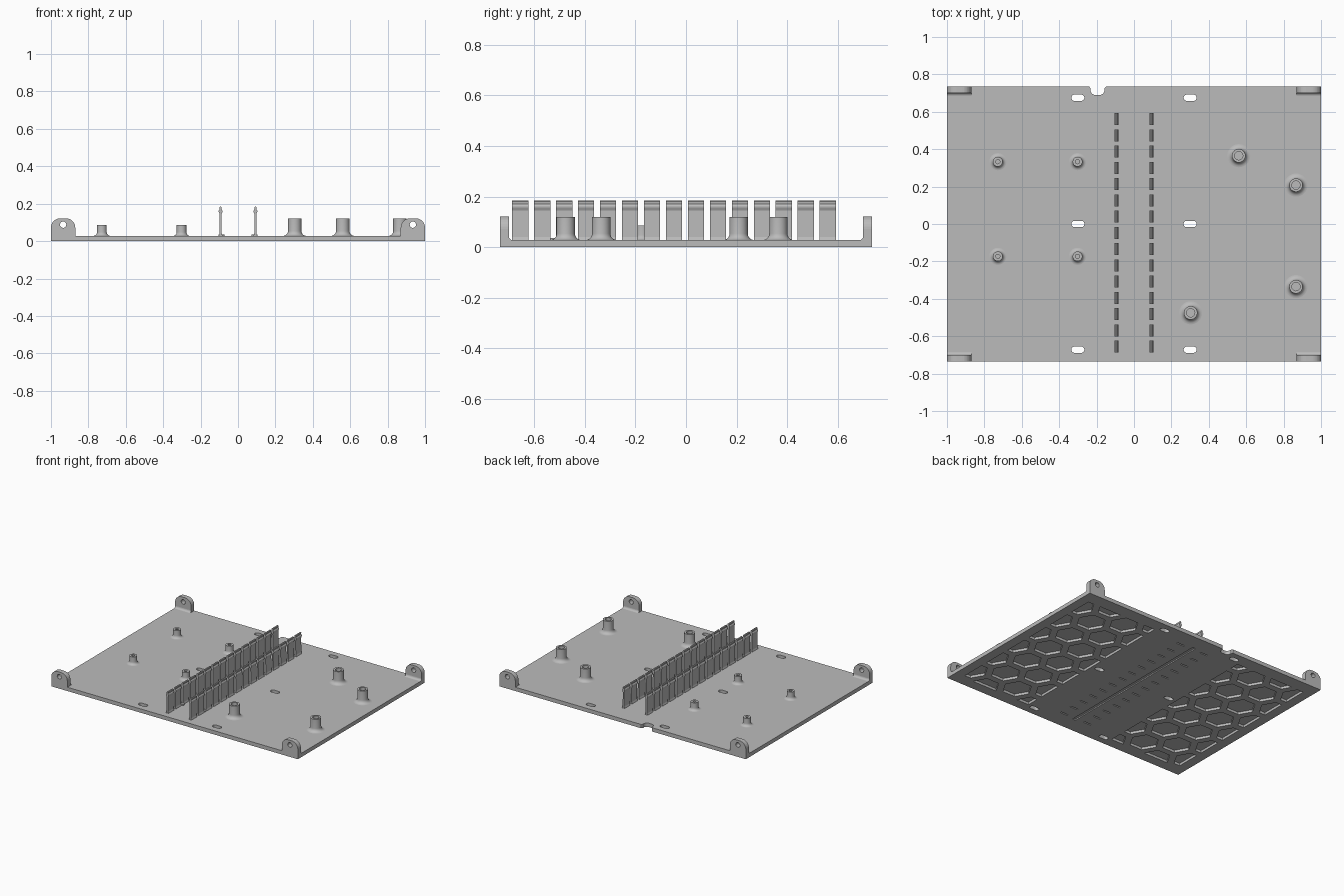
import bpy, bmesh, math
from mathutils import Matrix, Vector

cube = bpy.data.objects.get("Cube")
if cube:
    bpy.data.objects.remove(cube, do_unlink=True)

grey = bpy.data.materials.new("light_grey")
grey.use_nodes = True
COLOUR = (0.5, 0.5, 0.5, 1)
grey.diffuse_color = COLOUR
grey.node_tree.nodes["Principled BSDF"].inputs["Base Color"].default_value = COLOUR

W, D, T = 1.0, 0.735, 0.028    # plate half width, half depth, thickness


def finish(name, bm, smooth=False, cutter=False):
    bmesh.ops.recalc_face_normals(bm, faces=bm.faces)
    me = bpy.data.meshes.new(name)
    bm.to_mesh(me)
    bm.free()
    me.materials.append(grey)
    if smooth:
        me.shade_smooth()
        me.set_sharp_from_angle(angle=math.radians(35))
    ob = bpy.data.objects.new(name, me)
    bpy.context.scene.collection.objects.link(ob)
    if cutter:
        ob.hide_render = True
        ob.hide_set(True)
    return ob


def prism(bm, pts, a, b, axis="z"):
    """Extrude a 2D outline from a to b along an axis."""
    place = {"x": lambda u, v, w: (w, u, v),
             "y": lambda u, v, w: (u, w, v),
             "z": lambda u, v, w: (u, v, w)}[axis]
    low = [bm.verts.new(place(u, v, a)) for u, v in pts]
    high = [bm.verts.new(place(u, v, b)) for u, v in pts]
    bm.faces.new(low[::-1])
    bm.faces.new(high)
    for i in range(len(pts)):
        j = (i + 1) % len(pts)
        bm.faces.new((low[i], low[j], high[j], high[i]))


def rect(x0, x1, y0, y1):
    return [(x0, y0), (x1, y0), (x1, y1), (x0, y1)]


def arc(cx, cy, r, start, end, n=8):
    angles = [math.radians(start + (end - start) * i / n) for i in range(n + 1)]
    return [(cx + r * math.cos(t), cy + r * math.sin(t)) for t in angles]


def clip(pts, box):
    """Trim a convex outline to a rectangle."""
    x0, x1, y0, y1 = box
    for k, limit, sign in ((0, x0, 1), (0, x1, -1), (1, y0, 1), (1, y1, -1)):
        out = []
        for i, p in enumerate(pts):
            q = pts[(i + 1) % len(pts)]
            dp, dq = sign * (p[k] - limit), sign * (q[k] - limit)
            if dp >= 0:
                out.append(p)
            if dp * dq < 0:
                out.append(tuple(Vector(p).lerp(Vector(q), dp / (dp - dq))))
        pts = out
    return pts


def area(pts):
    return abs(sum(p[0] * q[1] - q[0] * p[1]
                   for p, q in zip(pts, pts[1:] + pts[:1]))) / 2


def cut(target, cutter):
    mod = target.modifiers.new(cutter.name, "BOOLEAN")
    mod.operation = "DIFFERENCE"
    mod.solver = "EXACT"
    mod.object = cutter


# Base plate
bm = bmesh.new()
prism(bm, rect(-W, W, -D, D), 0, T)
plate = finish("base_plate", bm)

# Through slots and cable notch in the back edge
bm = bmesh.new()
for x in (-0.3, 0.3):
    for y in (-0.672, 0, 0.675):
        slot = arc(x + 0.018, y, 0.017, -90, 90) + arc(x - 0.018, y, 0.017, 90, 270)
        prism(bm, slot, -0.05, 0.1)
nx = -0.195
notch = (arc(nx - 0.012, 0.715, 0.025, 180, 270) + arc(nx + 0.012, 0.715, 0.025, 270, 360)
         + [(nx + 0.037, 0.725), (nx + 0.045, D), (nx + 0.045, 0.8),
            (nx - 0.045, 0.8), (nx - 0.045, D), (nx - 0.037, 0.725)])
prism(bm, notch, -0.05, 0.1)
cut(plate, finish("slot_cutter", bm, cutter=True))

# Honeycomb pockets under both sides
bm = bmesh.new()
pitch, radius = 0.22, 0.1
column = pitch * math.sqrt(0.75)
for side in (-1, 1):
    box = (0.36, 0.93, -0.66, 0.64)
    for i in range(5):
        for j in range(-4, 5):
            cx, cy = 0.36 + i * column, (j + 0.5 * (i % 2)) * pitch
            cell = arc(cx, cy, radius, 0, 300, 5)
            cell = clip(cell, box)
            if len(cell) > 2 and area(cell) > 0.001:
                prism(bm, [(side * x, y) for x, y in cell], -0.02, 0.018)
cut(plate, finish("honeycomb_cutter", bm, cutter=True))

# Ruler grooves under the middle
bm = bmesh.new()
prism(bm, rect(-0.013, 0.013, -0.62, 0.62), -0.02, 0.008)
for side in (-1, 1):
    for j in range(-6, 7):
        xs = sorted((side * 0.07, side * 0.13))
        prism(bm, rect(*xs, j * 0.1 - 0.005, j * 0.1 + 0.005), -0.02, 0.008)
cut(plate, finish("ruler_cutter", bm, cutter=True))

# Corner mounting ears with a screw hole and a fillet at the foot
for sx, side in ((-1, "right"), (1, "left")):
    for sy, end in ((-1, "front"), (1, "back")):
        outline = ([(1, 0.002), (1, 0.07)] + arc(0.95, 0.072, 0.05, 0, 90)
                   + arc(0.92, 0.072, 0.05, 90, 180) + [(0.87, 0.002)])
        bm = bmesh.new()
        prism(bm, [(sx * x, z) for x, z in outline], sy * 0.7, sy * D, "y")
        ear = finish(f"{end}_{side}_ear", bm)
        bm = bmesh.new()
        prism(bm, arc(sx * 0.935, 0.088, 0.017, 0, 345, 23), sy * 0.6, sy * 0.8, "y")
        cut(ear, finish(f"{end}_{side}_ear_cutter", bm, cutter=True))
        bm = bmesh.new()
        foot = [(0.702, T - 0.003)] + arc(0.685, T + 0.015, 0.015, -90, 0, 5) + [(0.702, T + 0.015)]
        prism(bm, [(sy * y, z) for y, z in foot], sx * 0.87, sx * W, "x")
        finish(f"{end}_{side}_ear_fillet", bm, smooth=True)


def standoff(name, x, y, r, height, bore, flare):
    """Hollow post with a flared foot, turned around z."""
    profile = [(r + flare, T - 0.002)]
    profile += arc(r + flare, T + flare, flare, 270, 180, 6)
    profile += [(r, height), (bore, height), (bore, T + 0.003), (0, T + 0.003)]
    bm = bmesh.new()
    verts = [bm.verts.new((u, 0, z)) for u, z in profile]
    edges = [bm.edges.new(pair) for pair in zip(verts, verts[1:])]
    bmesh.ops.spin(bm, geom=verts + edges, axis=(0, 0, 1), cent=(0, 0, 0),
                   steps=32, angle=math.tau)
    bmesh.ops.remove_doubles(bm, verts=bm.verts, dist=0.0001)
    bmesh.ops.translate(bm, verts=bm.verts, vec=(x, y, 0))
    finish(name, bm, smooth=True)


for x in (-0.728, -0.302):
    for y in (-0.173, 0.333):
        standoff("small_standoff", x, y, 0.026, 0.085, 0.011, 0.02)
for x, y in ((0.56, 0.365), (0.866, 0.208), (0.866, -0.335), (0.303, -0.475)):
    standoff("large_standoff", x, y, 0.036, 0.12, 0.022, 0.026)

# Two rows of snap clips: thin walls with a rounded catch on top
half = [(0.011, T - 0.002), (0.006, T + 0.012), (0.005, 0.145), (0.010, 0.156),
        (0.010, 0.163), (0.005, 0.171), (0.006, 0.181), (0.002, 0.184)]
outline = half + [(-u, z) for u, z in reversed(half)]
for sx, side in ((-1, "right"), (1, "left")):
    bm = bmesh.new()
    for i in range(15):
        y = -0.687 + i * 0.0868
        prism(bm, [(sx * 0.093 + u, z) for u, z in outline], y, y + 0.064, "y")
    finish(f"{side}_clip_row", bm)
    # Low round boss between two clips
    bm = bmesh.new()
    bmesh.ops.create_cone(bm, cap_ends=True, segments=24, radius1=0.016, radius2=0.016,
                          depth=0.01, matrix=Matrix.Translation((sx * 0.088, -0.522, T + 0.003)))
    finish(f"{side}_clip_boss", bm, smooth=True)
